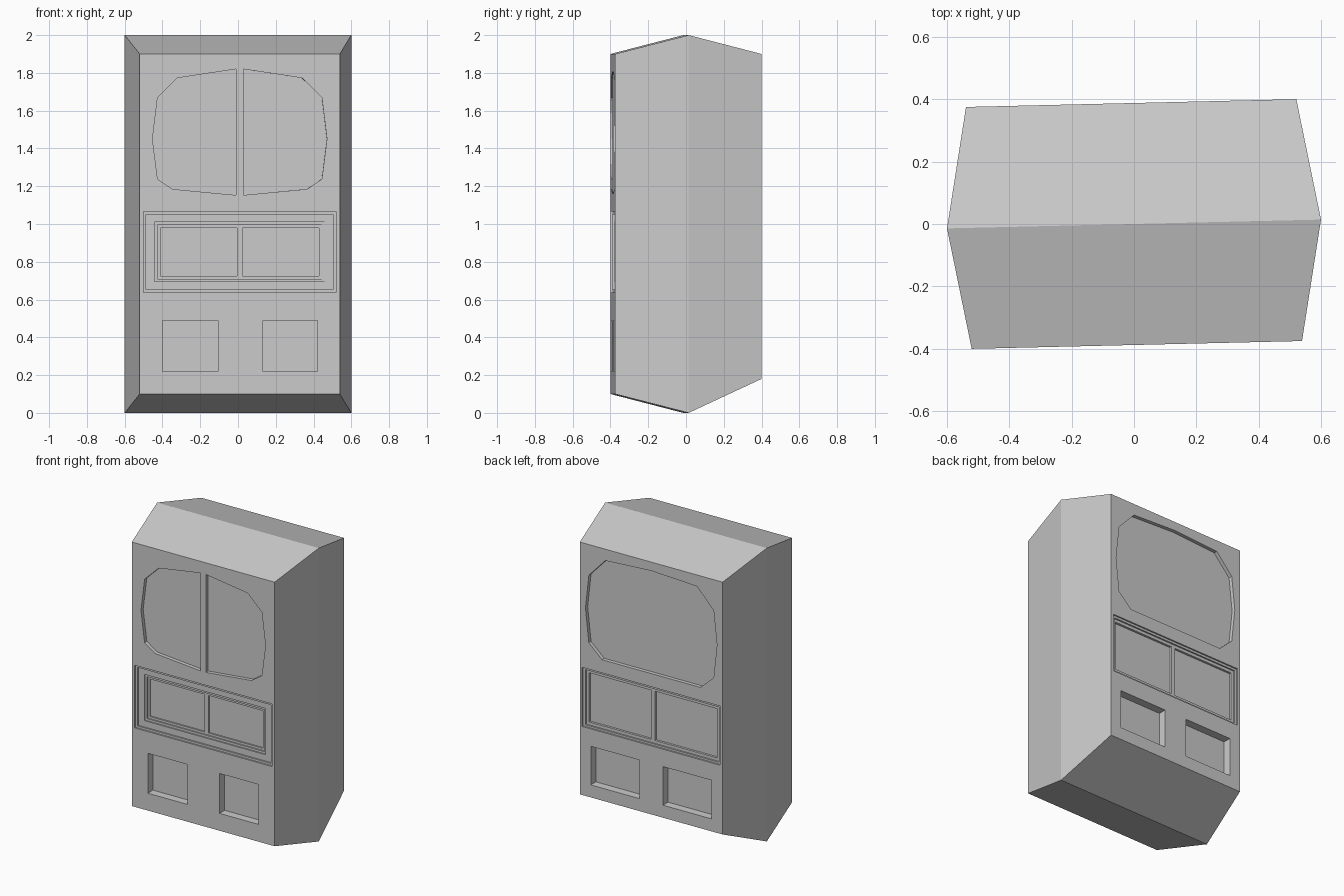
import bpy, bmesh, math

if "Cube" in bpy.data.objects:
    bpy.data.objects.remove(bpy.data.objects["Cube"])

TILT = math.radians(1.35)   # the whole shell stands slightly turned
HALF_DEPTH = 0.388


def mesh_object(name, bm):
    bmesh.ops.recalc_face_normals(bm, faces=bm.faces)
    me = bpy.data.meshes.new(name)
    bm.to_mesh(me)
    bm.free()
    ob = bpy.data.objects.new(name, me)
    bpy.context.collection.objects.link(ob)
    return ob


def loft(name, rings):
    """Closed solid through rings of equal point count."""
    bm = bmesh.new()
    loops = [[bm.verts.new(p) for p in ring] for ring in rings]
    n = len(loops[0])
    for a, b in zip(loops, loops[1:]):
        for i in range(n):
            j = (i + 1) % n
            bm.faces.new((a[i], a[j], b[j], b[i]))
    bm.faces.new(loops[0])
    bm.faces.new(loops[-1])
    return mesh_object(name, bm)


def rect(x0, x1, z0, z1):
    return [(x0, z0), (x1, z0), (x1, z1), (x0, z1)]


# Cabin shell: front face, wide middle ridge, back face
sections = [(-HALF_DEPTH, 0.53, 0.10, 1.90), (0, 0.60, 0.0, 2.0), (HALF_DEPTH, 0.53, 0.18, 1.90)]
shell = loft("cabin_shell", [[(x, y, z) for x, z in rect(-w, w, z0, z1)]
                             for y, w, z0, z1 in sections])


def recess(outline, depth, back=False):
    """Cut an outline into the front or back face."""
    s = -1 if back else 1
    cutter = loft("recess_cutter", [[(s * x, s * y, z) for x, z in outline]
                                    for y in (-HALF_DEPTH - 0.1, -HALF_DEPTH + depth)])
    cutter.hide_render = True
    mod = shell.modifiers.new("recess", 'BOOLEAN')
    mod.operation = 'DIFFERENCE'
    mod.solver = 'EXACT'
    mod.object = cutter
    bpy.context.view_layer.objects.active = shell
    bpy.ops.object.modifier_apply(modifier=mod.name)
    bpy.data.objects.remove(cutter)


# Front: split windscreen
half_pane = [(0.02, 1.82), (0.33, 1.773), (0.435, 1.67), (0.462, 1.45),
             (0.435, 1.238), (0.357, 1.185), (0.02, 1.153)]
for s in (-1, 1):
    recess([(s * x, z) for x, z in half_pane], 0.025)

# Front: stepped centre panel with two panes
for x, z0, z1, d in ((0.51, 0.638, 1.065, 0.010), (0.495, 0.652, 1.05, 0.020),
                     (0.45, 0.695, 1.01, 0.028), (0.435, 0.71, 0.995, 0.036)):
    recess(rect(-x, x, z0, z1), d)
for x0, x1 in ((-0.42, -0.014), (0.016, 0.42)):
    recess(rect(x0, x1, 0.725, 0.98), 0.046)

# Front: lower light pockets
for x0, x1 in ((-0.41, -0.115), (0.122, 0.412)):
    recess(rect(x0, x1, 0.218, 0.49), 0.055)

# Back: single large window
right = [(0.34, 1.822), (0.463, 1.69), (0.488, 1.46), (0.463, 1.23), (0.365, 1.14)]
recess([(0, 1.84)] + right + [(-x, z) for x, z in reversed(right)], 0.025, True)

# Back: framed panel with two panes
for x, z0, z1, d in ((0.512, 0.647, 1.05, 0.010), (0.495, 0.66, 1.035, 0.020)):
    recess(rect(-x, x, z0, z1), d, True)
for x0, x1 in ((-0.475, -0.015), (0.015, 0.475)):
    recess(rect(x0, x1, 0.68, 1.015), 0.035, True)

# Back: lower pockets
for x0, x1 in ((-0.448, -0.085), (0.088, 0.448)):
    recess(rect(x0, x1, 0.265, 0.528), 0.055, True)

shell.rotation_euler.z = TILT
